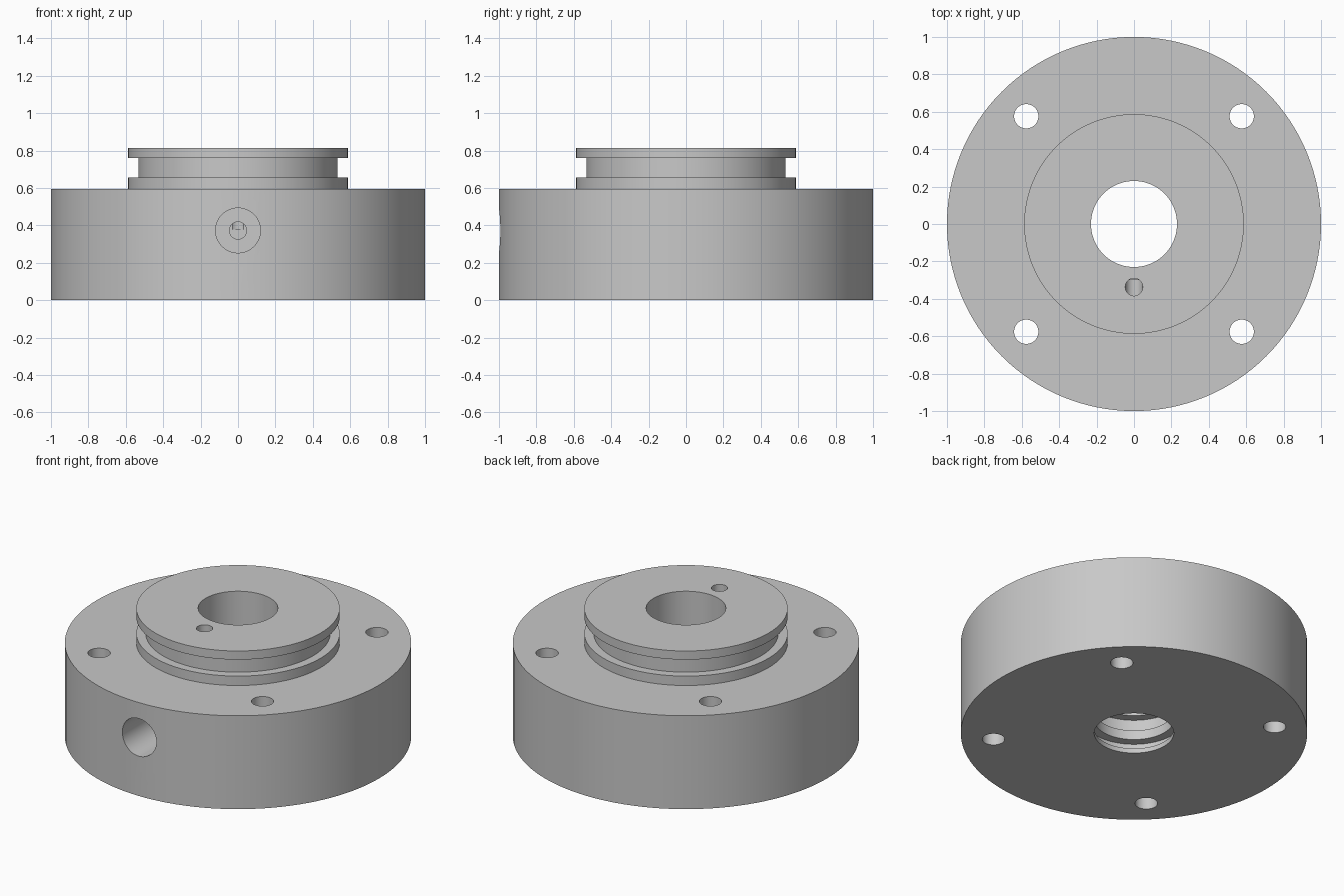
import bpy, bmesh, math
from mathutils import Vector

cube = bpy.data.objects.get("Cube")
if cube:
    bpy.data.objects.remove(cube, do_unlink=True)

# Single metal colour
grey = bpy.data.materials.new("plain_grey_metal")
grey.use_nodes = True
grey.diffuse_color = (0.58, 0.58, 0.58, 1)
grey.node_tree.nodes["Principled BSDF"].inputs["Base Color"].default_value = (0.58, 0.58, 0.58, 1)


def lathe(name, profile, segments):
    """Revolve a closed (radius, z) outline about the z axis."""
    bm = bmesh.new()
    verts = [bm.verts.new((r, 0, z)) for r, z in profile]
    edges = [bm.edges.new((v, verts[i - 1])) for i, v in enumerate(verts)]
    bmesh.ops.spin(bm, geom=verts + edges, cent=(0, 0, 0), axis=(0, 0, 1),
                   angle=math.tau, steps=segments, use_merge=True)
    bmesh.ops.remove_doubles(bm, verts=bm.verts, dist=1e-5)
    bmesh.ops.recalc_face_normals(bm, faces=bm.faces)
    mesh = bpy.data.meshes.new(name)
    bm.to_mesh(mesh)
    bm.free()
    obj = bpy.data.objects.new(name, mesh)
    bpy.context.collection.objects.link(obj)
    obj.data.materials.append(grey)
    return obj


def drill(target, start, end, radius, segments=48):
    """Cut a round hole from start to end."""
    start, end = Vector(start), Vector(end)
    axis = end - start
    bpy.ops.mesh.primitive_cylinder_add(
        vertices=segments, radius=radius, depth=axis.length, location=(start + end) / 2,
        rotation=axis.to_track_quat('Z', 'Y').to_euler())
    cutter = bpy.context.object
    cutter.name = "drill_cutter"
    cutter.hide_render = True
    cutter.data.materials.append(grey)
    bpy.context.view_layer.objects.active = target
    mod = target.modifiers.new("hole", 'BOOLEAN')
    mod.operation, mod.solver, mod.object = 'DIFFERENCE', 'EXACT', cutter
    bpy.ops.object.modifier_apply(modifier=mod.name)
    bpy.data.objects.remove(cutter, do_unlink=True)


# Body with raised hub, outer ring groove and two seal grooves in the bore
bore, seal, hub, neck = 0.23, 0.285, 0.587, 0.533
outline = [
    (bore, 0), (1, 0), (1, 0.595), (hub, 0.595),
    (hub, 0.655), (neck, 0.655), (neck, 0.76), (hub, 0.76), (hub, 0.815),
    (bore, 0.815),
    (bore, 0.25), (seal, 0.25), (seal, 0.15), (bore, 0.15),
    (bore, 0.09), (seal, 0.09), (seal, 0.03), (bore, 0.03),
]
body = lathe("flanged_body", outline, 128)

# Four mounting holes
for sx in (-1, 1):
    for sy in (-1, 1):
        drill(body, (sx * 0.576, sy * 0.576, -0.1), (sx * 0.576, sy * 0.576, 0.7), 0.065)

# Front port, its narrow passage, and the outlet in the hub top
drill(body, (0, -1.1, 0.373), (0, -0.6, 0.373), 0.12)
drill(body, (0, -0.7, 0.373), (0, -0.3, 0.373), 0.046)
drill(body, (0, -0.337, 0.9), (0, -0.337, 0.377), 0.047)

# Smooth round walls, crisp edges
bpy.ops.object.select_all(action='DESELECT')
body.select_set(True)
bpy.context.view_layer.objects.active = body
bpy.ops.object.shade_smooth_by_angle(angle=math.radians(30))
